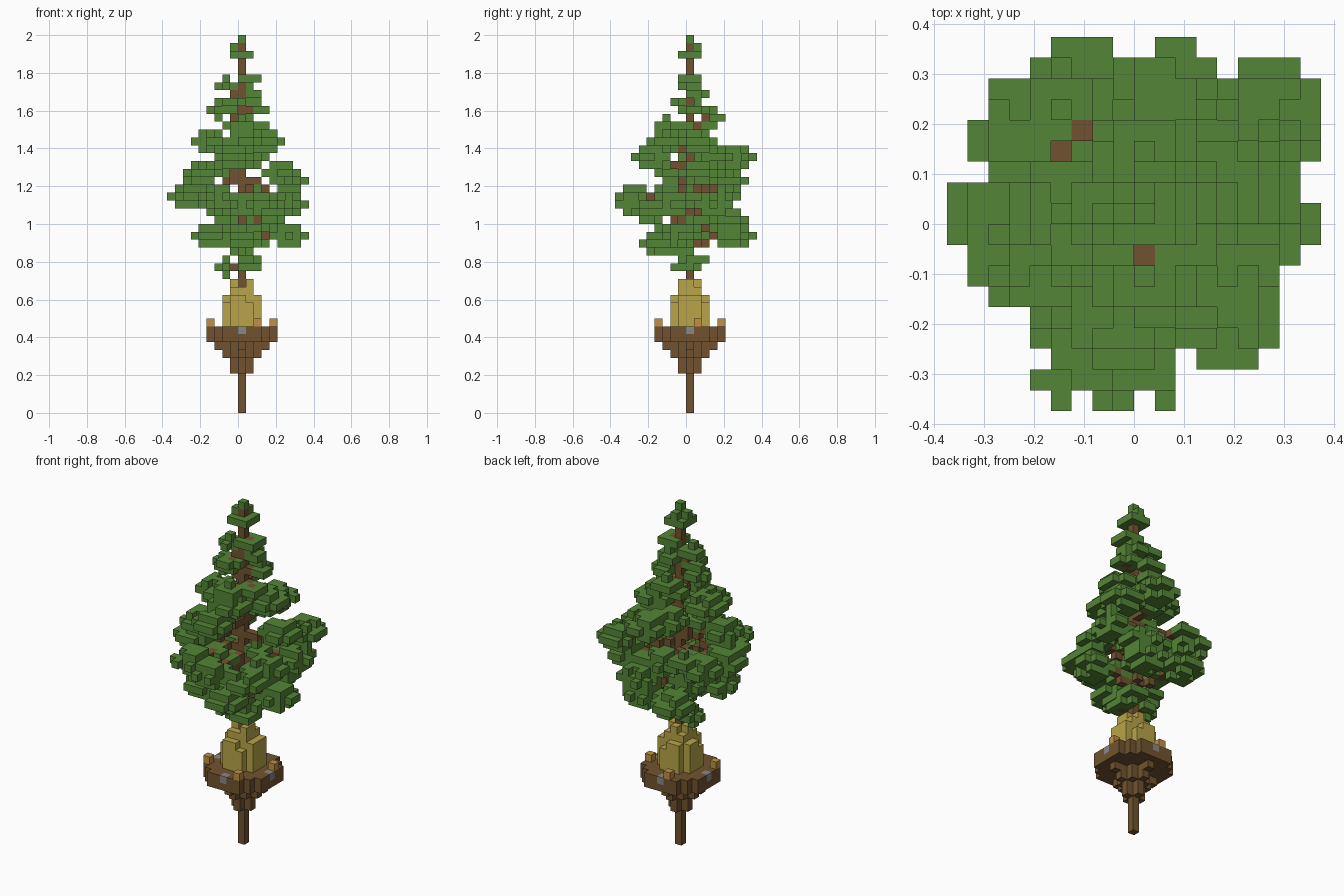
import bpy
import random
from itertools import product

random.seed(5)
UNIT = 2 / 48  # edge length of one block

if "Cube" in bpy.data.objects:
    bpy.data.objects.remove(bpy.data.objects["Cube"])


def material(name, rgb):
    mat = bpy.data.materials.new(name)
    mat.use_nodes = True
    color = (*rgb, 1)
    mat.diffuse_color = color
    mat.node_tree.nodes["Principled BSDF"].inputs["Base Color"].default_value = color
    return mat


def disc(limit, low, high):
    """Round slab of blocks, from layer low up to layer high."""
    reach = range(-5, 6)
    return {(i, j, k) for i, j in product(reach, reach)
            if i * i + j * j <= limit for k in range(low, high + 1)}


def cross(size, layer):
    """One layer of four root arms."""
    arm = range(-size, size + 1)
    return {(i, 0, layer) for i in arm} | {(0, j, layer) for j in arm}


def leaf_clump(center, limit, shell):
    """Flattened ball of blocks with a ragged outer shell."""
    cells = set()
    for d in product(range(-2, 3), repeat=3):
        dist = d[0] ** 2 + d[1] ** 2 + 2 * d[2] ** 2
        if dist <= limit and (dist < limit - shell or random.random() < 0.8):
            cells.add(tuple(c + o for c, o in zip(center, d)))
    return cells


def branch(tip):
    """Straight run of blocks from the trunk out to a clump."""
    x, y, z = tip
    steps = max(abs(x), abs(y), 1)
    return {(round(x * s / steps), round(y * s / steps), round(z - 1 + s / steps))
            for s in range(steps + 1)}


# Root spike, root arms and soil disc
root = disc(0, 0, 4) | disc(1, 5, 6) | disc(2, 7, 8) | cross(2, 7) | cross(3, 8)
root |= disc(20, 9, 10)

# Pebbles set in the four sides of the rim
pebbles = {(4, 0, 10), (-4, 0, 10), (0, 4, 10), (0, -4, 10)}
root -= pebbles

# Stubs standing on the rim
stubs = {(2, -4, 11), (4, 1, 11), (-1, 4, 11), (-4, -2, 11)}

# Straw mound of uneven columns around the trunk
mound = disc(2, 11, 15) | {(i, j, 16) for i, j in ((-1, 0), (1, 0), (0, 1), (1, -1))}
for i, j, k in disc(5, 11, 11):
    top = 14 if 0 in (i, j) else random.choice((12, 13, 14))
    mound |= {(i, j, layer) for layer in range(k, top + 1)}

# Trunk
trunk = disc(0, 15, 46)
mound -= trunk

# Large clumps at the branch tips, from the lowest ring up
large_clumps = [
    (6, -1, 22), (-4, -3, 22), (0, -4, 21), (-3, 6, 22), (2, 5, 22), (1, -1, 23),
    (-2, 2, 23), (3, 5, 24), (-7, 0, 27), (6, 3, 26), (0, -7, 26), (-6, 4, 27),
    (-6, -2, 28), (5, -2, 26), (4, -5, 25), (1, 3, 26), (-2, -3, 26), (-3, 2, 26),
    (-3, -7, 27), (6, 5, 29), (1, 6, 32), (-1, -5, 32), (5, 1, 30), (-5, -2, 30),
    (0, 3, 32), (-4, 0, 34), (3, 1, 34), (0, -3, 34),
]
# Small clumps near the crown and at the foot
small_clumps = [
    (-2, 0, 18), (1, -1, 18), (1, 1, 19), (0, -1, 20), (2, 0, 27), (0, 3, 37),
    (0, -3, 36), (-3, 0, 38), (2, 1, 38), (-1, 2, 36), (2, -1, 36), (-1, -1, 39),
    (1, 1, 40), (-2, 0, 41), (1, 0, 42), (0, 0, 45), (-2, -1, 31), (-4, 5, 28),
]

leaves, branches = {(0, 0, 47), (0, 1, 46), (-1, 0, 46)}, set()
for clumps, limit, shell in ((large_clumps, 5.1, 2.2), (small_clumps, 2.3, 1.2)):
    for spot in clumps:
        leaves |= leaf_clump(spot, limit, shell)
        branches |= branch(spot)
leaves = {c for c in leaves if c[2] > 16 and max(abs(c[0] + 0.5), abs(c[1] + 0.5)) < 9}
branches -= trunk
leaves -= trunk | branches

# Each face: outward step, then corner offsets in outward winding
FACES = []
for axis, side in product(range(3), (0, 1)):
    u, v = (axis + 1) % 3, (axis + 2) % 3
    loop = []
    for a, b in ((0, 0), (1, 0), (1, 1), (0, 1)):
        corner = [0, 0, 0]
        corner[axis], corner[u], corner[v] = side, a, b
        loop.append(corner)
    step = [0, 0, 0]
    step[axis] = 2 * side - 1
    FACES.append((step, loop if side else loop[::-1]))


def build(name, cells, mat, solid):
    """Mesh the exposed block faces of one part."""
    index, polys = {}, []
    for cell in sorted(cells):
        for step, loop in FACES:
            if tuple(c + s for c, s in zip(cell, step)) in solid:
                continue
            corners = [tuple(c + o for c, o in zip(cell, corner)) for corner in loop]
            polys.append([index.setdefault(p, len(index)) for p in corners])
    mesh = bpy.data.meshes.new(name)
    mesh.from_pydata([[c * UNIT for c in p] for p in index], [], polys)
    mesh.materials.append(mat)
    obj = bpy.data.objects.new(name, mesh)
    bpy.context.collection.objects.link(obj)


bark = material("bark brown", (0.165, 0.086, 0.029))
parts = [
    ("root_bowl", root, bark),
    ("trunk", trunk, bark),
    ("branches", branches, bark),
    ("rim_pebbles", pebbles, material("stone grey", (0.25, 0.25, 0.25))),
    ("rim_stubs", stubs, material("amber", (0.54, 0.28, 0.06))),
    ("straw_mound", mound, material("straw gold", (0.48, 0.375, 0.066))),
    ("leaves", leaves, material("leaf green", (0.088, 0.235, 0.037))),
]
solid = set().union(*(cells for _, cells, _ in parts))
for name, cells, mat in parts:
    build(name, cells, mat, solid)
